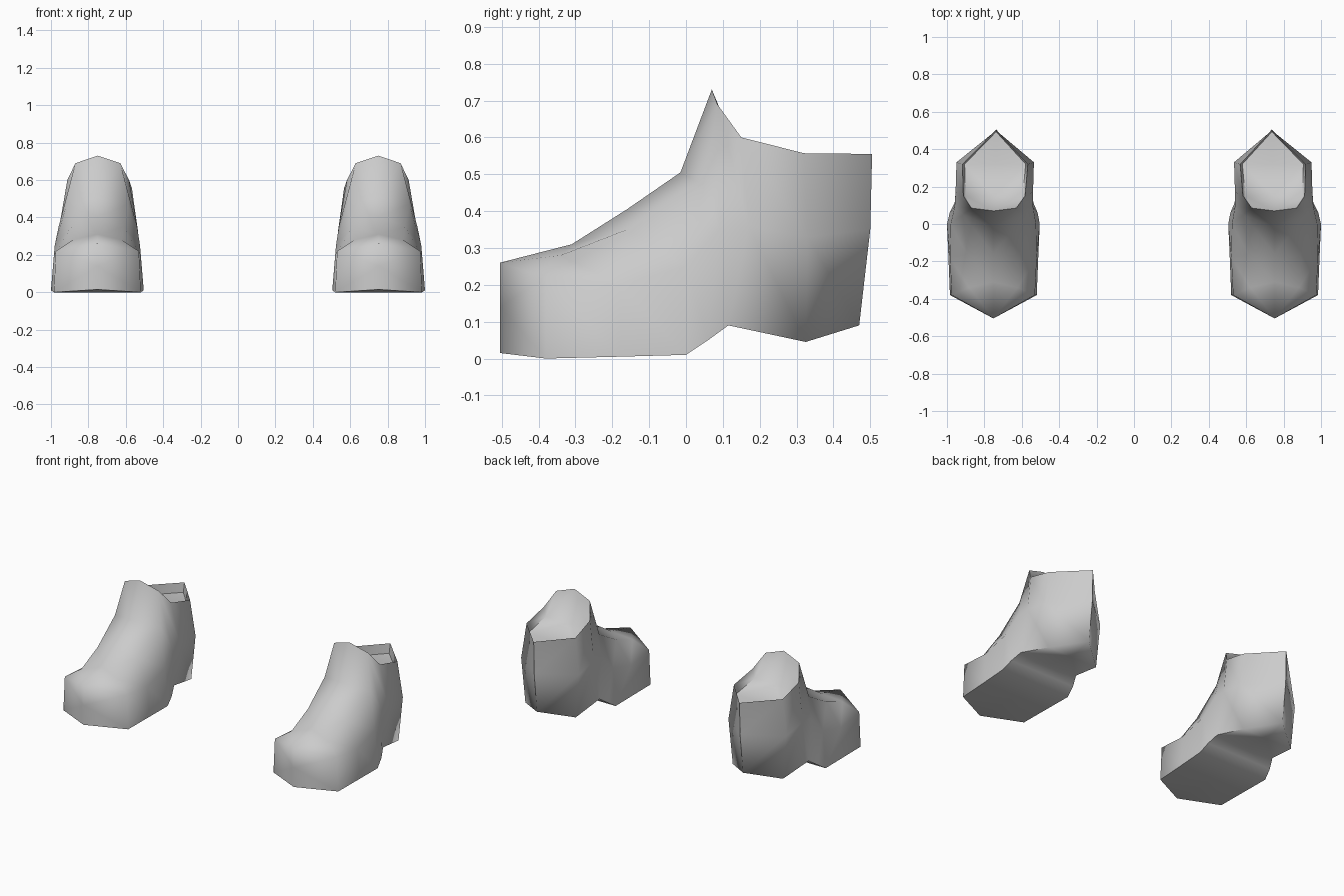
import bpy, bmesh

cube = bpy.data.objects.get("Cube")
if cube:
    bpy.data.objects.remove(cube, do_unlink=True)

# Single grey material
GREY = (0.6, 0.6, 0.6, 1.0)
grey = bpy.data.materials.new("plain_grey")
grey.use_nodes = True
grey.diffuse_color = GREY
for node in grey.node_tree.nodes:
    if node.type == 'BSDF_PRINCIPLED':
        node.inputs["Base Color"].default_value = GREY

# Cross-sections from toe to heel; each point is (y, half width, z):
# crest, shoulder, flank, sole edge, sole centre. No crest means open collar.
SECTIONS = [
    # toe tip
    [(-.505, 0, .26), (-.505, 0, .26), (-.505, 0, .14), (-.505, 0, .015), (-.505, 0, .015)],
    # toe box
    [(-.31, 0, .31), (-.34, .13, .28), (-.38, .222, .22), (-.38, .232, 0), (-.38, 0, 0)],
    # instep
    [(-.16, 0, .405), (-.16, .14, .35), (-.18, .232, .2), (-.18, .24, .005), (-.18, 0, .005)],
    # tongue base
    [(-.015, 0, .505), (.05, .165, .47), (0, .228, .25), (0, .248, .01), (0, 0, .01)],
    # tongue top
    [(.07, 0, .73), (.085, .12, .69), (.09, .21, .35), (.06, .235, .05), (.06, 0, .05)],
    # collar
    [None, (.15, .165, .6), (.17, .207, .36), (.115, .21, .09), (.115, 0, .09)],
    # ankle
    [None, (.32, .175, .557), (.33, .207, .33), (.325, .18, .045), (.325, 0, .045)],
    # heel ridge
    [None, (.505, 0, .555), (.5, 0, .35), (.47, 0, .09), (.47, 0, .09)],
]
RECESS = 0.06
LIP = 0.012


def half_ring(section):
    """Add the inner lip point, and the recessed floor where the collar is open."""
    crest, shoulder, flank, edge, centre = section
    inner = shoulder
    if crest is None:
        y, w, z = shoulder
        inner = (y, w - LIP, z - RECESS) if w else (y - LIP, 0, z - RECESS)
        crest = (inner[0], 0, inner[2])
    return [crest, inner, shoulder, flank, edge, centre]


def build_boot(name, side):
    bm = bmesh.new()
    rings = []
    for section in SECTIONS:
        half = half_ring(section)
        points = half + [(y, -w, z) for y, w, z in half[-2:0:-1]]
        ring = []
        for y, w, z in points:
            middle = 0.752 - 0.03 * max(0, y)
            ring.append(bm.verts.new((side * (middle + w), y, z)))
        rings.append(ring)

    # Skin neighbouring sections, with diagonals mirrored about the crest
    for a, b in zip(rings, rings[1:]):
        n = len(a)
        for j in range(n):
            k = (j + 1) % n
            if j < n // 2:
                tris = (a[j], a[k], b[k]), (a[j], b[k], b[j])
            else:
                tris = (a[j], a[k], b[j]), (a[k], b[k], b[j])
            for tri in tris:
                bm.faces.new(tri)

    # Close the tips and collapsed edges
    bmesh.ops.remove_doubles(bm, verts=bm.verts, dist=0.0005)
    bmesh.ops.dissolve_degenerate(bm, edges=bm.edges, dist=0.0005)
    bmesh.ops.recalc_face_normals(bm, faces=bm.faces)

    mesh = bpy.data.meshes.new(name)
    bm.to_mesh(mesh)
    bm.free()
    mesh.materials.append(grey)
    boot = bpy.data.objects.new(name, mesh)
    bpy.context.collection.objects.link(boot)
    return boot


boots = [build_boot("left_boot", 1), build_boot("right_boot", -1)]

# Smooth leather with crisp rim, sole and heel ridge
bpy.ops.object.select_all(action='DESELECT')
for boot in boots:
    boot.select_set(True)
bpy.context.view_layer.objects.active = boots[0]
bpy.ops.object.shade_smooth_by_angle(angle=1.3)
